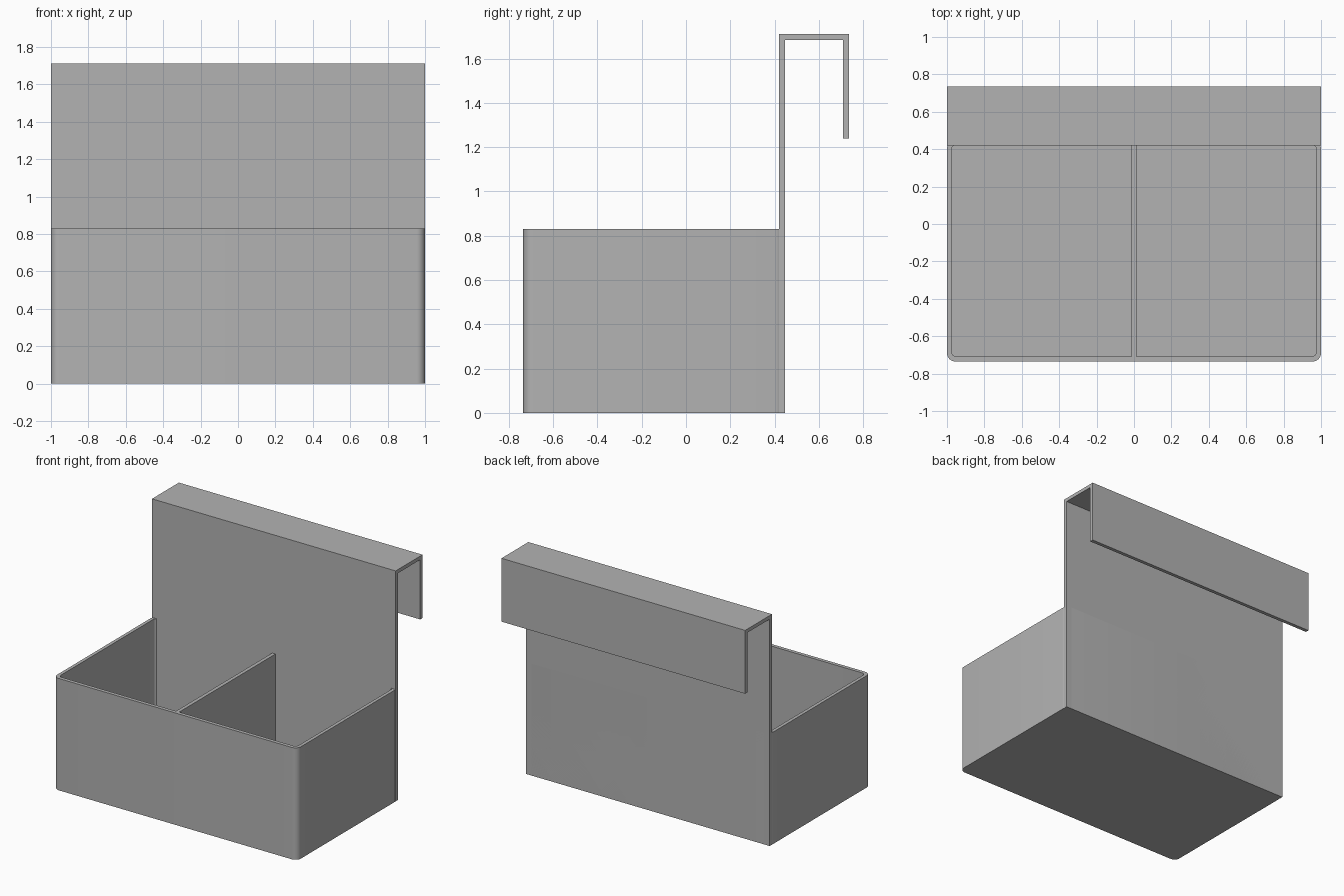
import bpy, bmesh, math

cube = bpy.data.objects.get("Cube")
if cube:
    bpy.data.objects.remove(cube, do_unlink=True)

WALL = 0.027
FRONT, PLATE_Y, END = -0.735, 0.42, 0.735
BIN_H, TOP_Z, LIP_Z = 0.83, 1.71, 1.24

grey = bpy.data.materials.new("plain_grey")
grey.use_nodes = True
colour = (0.45, 0.45, 0.45, 1)
grey.diffuse_color = colour
grey.node_tree.nodes["Principled BSDF"].inputs["Base Color"].default_value = colour


def finish(name, bm):
    bmesh.ops.recalc_face_normals(bm, faces=bm.faces)
    mesh = bpy.data.meshes.new(name)
    bm.to_mesh(mesh)
    bm.free()
    mesh.materials.append(grey)
    obj = bpy.data.objects.new(name, mesh)
    bpy.context.collection.objects.link(obj)
    return obj


def rounded_loop(bm, half_x, y0, y1, r, z, steps=8):
    """Ring of vertices around a rounded rectangle."""
    verts = []
    centres = [(half_x - r, y1 - r), (r - half_x, y1 - r),
               (r - half_x, y0 + r), (half_x - r, y0 + r)]
    for i, (cx, cy) in enumerate(centres):
        for k in range(steps + 1):
            a = math.pi / 2 * (i + k / steps)
            verts.append(bm.verts.new((cx + r * math.cos(a), cy + r * math.sin(a), z)))
    return verts


# Open bin with rounded corners, rim and floor
bm = bmesh.new()
outer = (1.0, FRONT, PLATE_Y + WALL, 0.045)
inner = (1.0 - WALL + 0.002, FRONT + WALL, PLATE_Y + 0.004, 0.025)
loops = [rounded_loop(bm, *shape, z) for shape, z in
         ((outer, 0), (outer, BIN_H), (inner, BIN_H), (inner, WALL))]
for a, b in zip(loops, loops[1:]):
    for i in range(len(a)):
        j = (i + 1) % len(a)
        bm.faces.new((a[i], a[j], b[j], b[i]))
bm.faces.new(loops[0])
bm.faces.new(loops[-1])
bin_obj = finish("bin", bm)
bpy.ops.object.select_all(action='DESELECT')
bin_obj.select_set(True)
bpy.context.view_layer.objects.active = bin_obj
bpy.ops.object.shade_smooth_by_angle(angle=math.radians(30))

# Back plate bent over into a hook, extruded across the width
profile = [(PLATE_Y, 0), (PLATE_Y, TOP_Z), (END, TOP_Z), (END, LIP_Z),
           (END - WALL, LIP_Z), (END - WALL, TOP_Z - WALL),
           (PLATE_Y + WALL, TOP_Z - WALL), (PLATE_Y + WALL, 0)]
bm = bmesh.new()
side = bm.faces.new([bm.verts.new((-1, y, z)) for y, z in profile])
ext = bmesh.ops.extrude_face_region(bm, geom=[side])
bmesh.ops.translate(bm, vec=(2, 0, 0),
                    verts=[v for v in ext["geom"] if isinstance(v, bmesh.types.BMVert)])
finish("hook_plate", bm)

# Central divider
bm = bmesh.new()
bmesh.ops.create_cube(bm, size=1)
y0, y1, z0 = FRONT + WALL / 2, PLATE_Y + WALL / 2, WALL / 2
bmesh.ops.scale(bm, vec=(WALL, y1 - y0, BIN_H - z0), verts=bm.verts)
bmesh.ops.translate(bm, vec=(0, (y0 + y1) / 2, (BIN_H + z0) / 2), verts=bm.verts)
finish("divider", bm)
